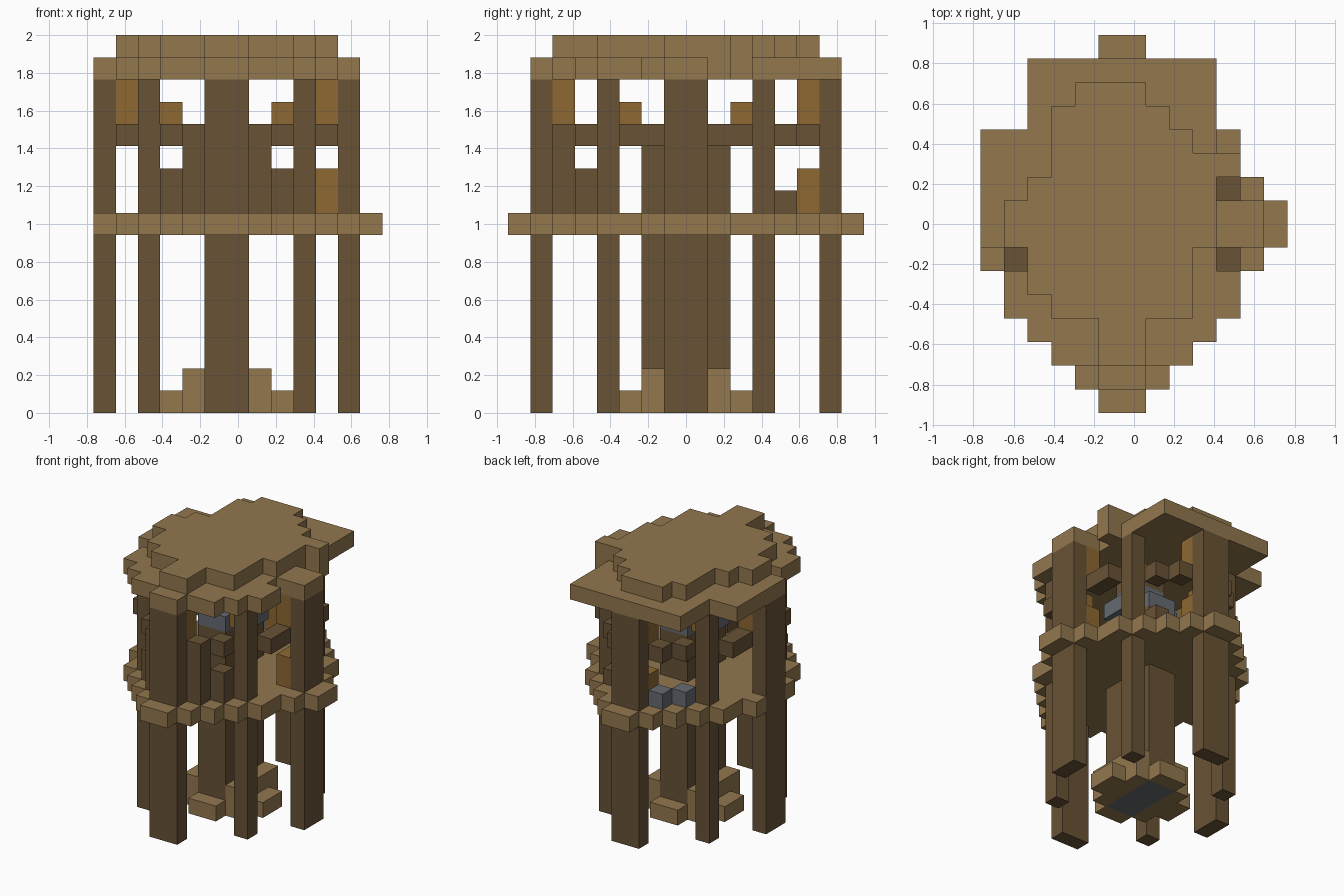
import bpy
import bmesh
import math
from mathutils import Vector

cube = bpy.data.objects.get("Cube")
if cube:
    bpy.data.objects.remove(cube, do_unlink=True)

U = 2 / 17                            # edge of one block
ORIGIN = Vector((-6.5, -8, 0))        # grid corner, in blocks
DIRS = [Vector(d) for d in ((1, 0, 0), (-1, 0, 0), (0, 1, 0), (0, -1, 0), (0, 0, 1), (0, 0, -1))]


def material(name, rgb):
    mat = bpy.data.materials.new(name)
    mat.use_nodes = True
    mat.diffuse_color = (*rgb, 1)
    mat.node_tree.nodes["Principled BSDF"].inputs["Base Color"].default_value = (*rgb, 1)
    return mat


DARK = material("dark timber", (0.138, 0.084, 0.036))
TAN = material("tan planks", (0.287, 0.184, 0.076))
AMBER = material("amber wood", (0.27, 0.138, 0.032))
GRAY = material("gray metal", (0.13, 0.145, 0.165))


def box(x, y, z):
    """Grid cells of a block, each axis an inclusive (first, last) pair."""
    return {(i, j, k) for i in range(x[0], x[1] + 1)
            for j in range(y[0], y[1] + 1) for k in range(z[0], z[1] + 1)}


def slab(rows, first, k):
    """One layer from the x span of each successive row."""
    return set().union(*(box(span, (first + n,) * 2, (k, k)) for n, span in enumerate(rows)))


def mirror(cells, x=True, y=True):
    cells = set(cells)
    if x:
        cells |= {(11 - i, j, k) for i, j, k in cells}
    if y:
        cells |= {(i, 15 - j, k) for i, j, k in cells}
    return cells


def build(name, cells, mat):
    """Skin the outside of a set of blocks and merge its flat faces."""
    bm = bmesh.new()
    for cell in cells:
        mid = Vector(cell) + Vector((0.5, 0.5, 0.5))
        for d in DIRS:
            if tuple(int(c + s) for c, s in zip(cell, d)) in cells:
                continue
            a = Vector((d.y, d.z, d.x))
            b = d.cross(a)
            ring = [a + b, b - a, -a - b, a - b]
            bm.faces.new([bm.verts.new((mid + (d + r) / 2 + ORIGIN) * U) for r in ring])
    bmesh.ops.remove_doubles(bm, verts=bm.verts, dist=U / 100)
    bmesh.ops.dissolve_limit(bm, angle_limit=math.radians(1), verts=bm.verts, edges=bm.edges)
    mesh = bpy.data.meshes.new(name)
    bm.to_mesh(mesh)
    bm.free()
    mesh.materials.append(mat)
    obj = bpy.data.objects.new(name, mesh)
    bpy.context.collection.objects.link(obj)
    return obj


# Outer posts
MID_X, MID_Y, POST = (5, 6), (7, 8), (0, 14)
build("end_posts", mirror(box(MID_X, (1, 1), POST)), DARK)
build("side_posts", mirror(box((0, 0), MID_Y, POST)), DARK)
build("diagonal_posts", mirror(box((2, 2), (4, 4), POST)), DARK)

# Central column with its stepped foot
build("column", box(MID_X, (6, 9), (1, 11)), DARK)
build("column_underside", box(MID_X, (6, 9), (0, 0)), GRAY)
foot = box((4, 4), (6, 9), (0, 1)) | box((3, 3), MID_Y, (0, 0)) | box(MID_X, (5, 5), (0, 0))
build("stepped_foot", mirror(foot), TAN)

# Round deck, one row longer on its left tip
half = [(5, 6), (4, 7), (3, 8), (2, 9), (1, 10), (1, 10), (0, 11), (0, 12)]
build("deck", slab(half + half[::-1], 0, 8), TAN)

# Railing stubs and things standing on the deck
build("front_rail", mirror(box((4, 4), (2, 2), (9, 11)) | box((3, 3), (3, 3), (9, 10)), y=False), DARK)
build("back_rail", {(8, 12, 9)}, DARK)
build("back_gray_blocks", {(4, 13, 9), (3, 12, 9)}, GRAY)
build("left_bench", box((10, 10), MID_Y, (9, 10)), AMBER)
build("back_bench", box(MID_X, (13, 13), (9, 10)), AMBER)

# Stepped beams between the posts
build("ring_beam", mirror({(4, 2, 12), (3, 3, 12), (1, 5, 12), (1, 6, 12)}), DARK)

# Brackets under the roof
build("end_brackets", mirror(box(MID_X, (2, 2), (13, 14))), AMBER)
build("side_brackets", mirror(box((1, 1), MID_Y, (13, 14))), AMBER)
build("inner_brackets", mirror({(3, 5, 13)}), AMBER)

# Hanging bell
bell = box((4, 7), MID_Y, (12, 12)) | box(MID_X, (6, 9), (12, 12)) | box(MID_X, MID_Y, (13, 13))
build("bell", bell, GRAY)
build("bell_hanger", box(MID_X, MID_Y, (14, 14)), DARK)

# Two roof layers
eaves = [(5, 6), (3, 8), (2, 9), (1, 10), (1, 10), (2, 9), (0, 11), (0, 11),
         (0, 9), (0, 10), (0, 9), (2, 9), (2, 9), (2, 9)]
build("roof_eaves", slab(eaves, 1, 15), TAN)
cap = [(5, 6), (5, 6), (3, 8), (2, 8), (2, 8), (1, 9), (1, 9),
       (2, 9), (3, 10), (3, 8), (3, 7), (4, 6)]
build("roof_cap", slab(cap, 2, 16), TAN)
